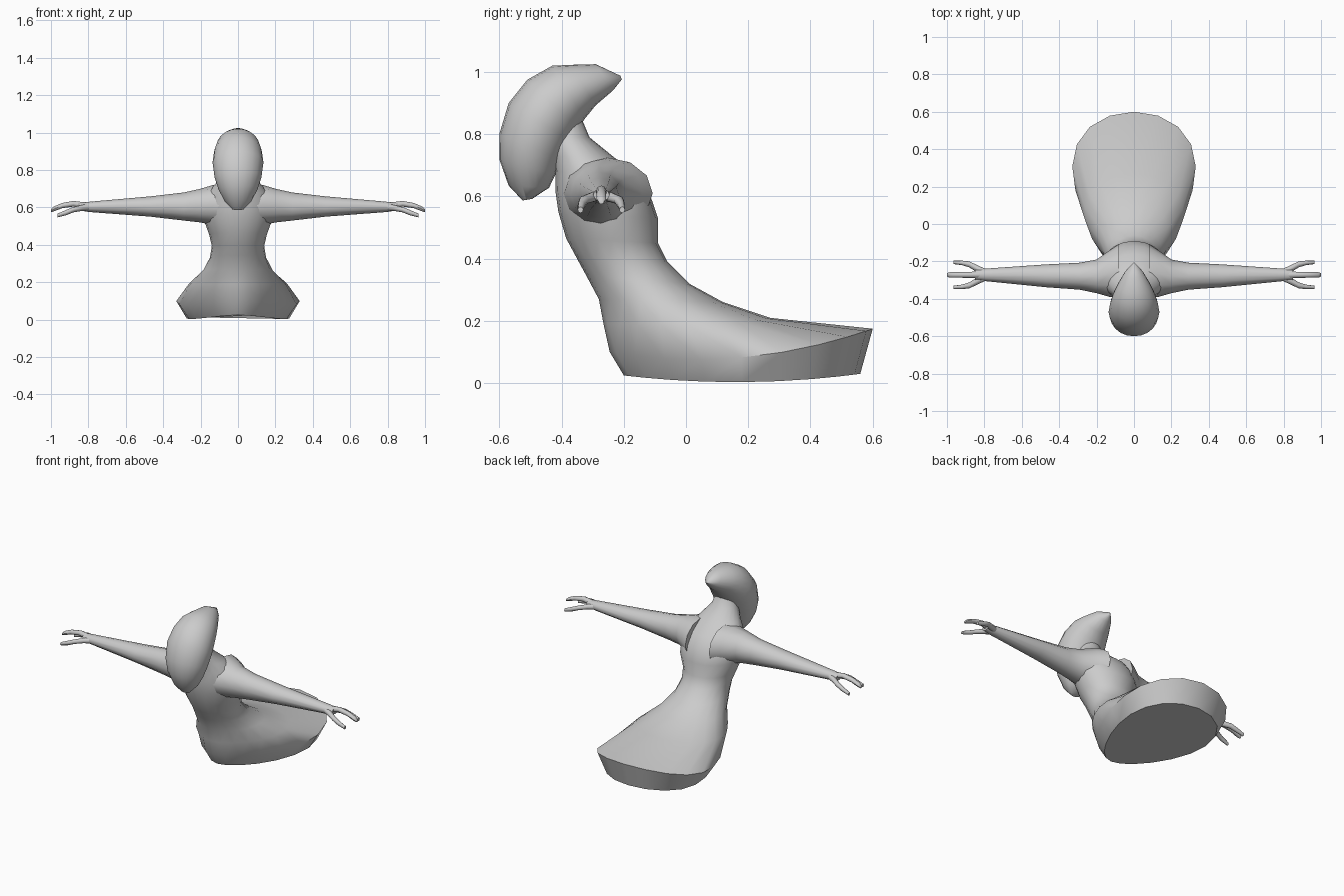
import bpy, bmesh, math
from mathutils import Vector


def loft(name, rings):
    """Skin a list of equal-length point rings, cap both ends, smooth shade."""
    bm = bmesh.new()
    vs = [[bm.verts.new(p) for p in r] for r in rings]
    n = len(vs[0])
    for a, b in zip(vs, vs[1:]):
        for i in range(n):
            j = (i + 1) % n
            bm.faces.new((a[i], a[j], b[j], b[i]))
    bm.faces.new(vs[0])
    bm.faces.new(vs[-1])
    bmesh.ops.recalc_face_normals(bm, faces=bm.faces)
    me = bpy.data.meshes.new(name)
    bm.to_mesh(me)
    bm.free()
    ob = bpy.data.objects.new(name, me)
    bpy.context.collection.objects.link(ob)
    bpy.ops.object.select_all(action='DESELECT')
    ob.select_set(True)
    bpy.context.view_layer.objects.active = ob
    bpy.ops.object.shade_smooth_by_angle(angle=math.radians(50))
    return ob


def slice_ring(fy, fz, by, bz, w, k=0.0, sag=0.0, n=20):
    """Ring through a front and a back point; k widens the back, sag drops the sides."""
    pts = []
    for i in range(n):
        t = 2 * math.pi * i / n
        v, s = -math.cos(t), math.sin(t)
        y = (fy + by) / 2 + v * (by - fy) / 2
        z = (fz + bz) / 2 + v * (bz - fz) / 2 - sag * s * s
        pts.append(Vector((w * s * (1 + k * v), y, z)))
    return pts


def limb(name, stations, side, n=12):
    """Tube along x; stations are (x, y, z, radius y, radius z)."""
    rings = []
    for x, y, z, ry, rz in stations:
        rings.append([Vector((side * x,
                              y + ry * math.cos(2 * math.pi * i / n),
                              z + rz * math.sin(2 * math.pi * i / n)))
                      for i in range(n)])
    return loft(name, rings)


# Robed body: flared trailing base, waist, shoulders and neck
loft("body", [slice_ring(*r) for r in [
    (-0.20, 0.025, 0.56, 0.03, 0.26, 0.35, 0.024),
    (-0.245, 0.10, 0.60, 0.175, 0.313, 0.35, 0.055),
    (-0.265, 0.19, 0.27, 0.21, 0.255, 0.25, 0.01),
    (-0.28, 0.27, 0.12, 0.26, 0.185, 0.1),
    (-0.32, 0.345, 0.01, 0.32, 0.15),
    (-0.35, 0.40, -0.06, 0.39, 0.14),
    (-0.385, 0.465, -0.09, 0.45, 0.155),
    (-0.41, 0.55, -0.09, 0.53, 0.185),
    (-0.42, 0.62, -0.117, 0.61, 0.19),
    (-0.42, 0.68, -0.16, 0.67, 0.165),
    (-0.43, 0.73, -0.23, 0.725, 0.12),
    (-0.45, 0.79, -0.31, 0.79, 0.075),
    (-0.45, 0.86, -0.335, 0.85, 0.06)]])

# Crescent head sweeping from the crest tip round to the chin
loft("head", [slice_ring(*r) for r in [
    (-0.211, 0.988, -0.206, 0.976, 0.004),
    (-0.29, 1.025, -0.235, 0.94, 0.05),
    (-0.37, 1.023, -0.29, 0.893, 0.09),
    (-0.43, 1.02, -0.325, 0.85, 0.112),
    (-0.51, 0.975, -0.345, 0.82, 0.128),
    (-0.57, 0.90, -0.37, 0.78, 0.136),
    (-0.60, 0.80, -0.40, 0.72, 0.125),
    (-0.60, 0.72, -0.42, 0.67, 0.104),
    (-0.57, 0.635, -0.44, 0.628, 0.07),
    (-0.525, 0.587, -0.495, 0.592, 0.03)]])

ARM = [(0.08, -0.252, 0.61, 0.145, 0.115), (0.13, -0.265, 0.613, 0.125, 0.108),
       (0.20, -0.28, 0.61, 0.09, 0.09), (0.29, -0.279, 0.605, 0.072, 0.075),
       (0.47, -0.277, 0.605, 0.061, 0.054), (0.80, -0.272, 0.603, 0.033, 0.027),
       (0.85, -0.272, 0.605, 0.026, 0.02)]
MIDDLE = [(0.80, -0.272, 0.605, 0.02, 0.02), (0.88, -0.272, 0.62, 0.016, 0.015),
          (0.94, -0.272, 0.61, 0.015, 0.014), (0.985, -0.272, 0.592, 0.015, 0.013),
          (1.00, -0.272, 0.583, 0.009, 0.008)]

for side, label in ((1, "left"), (-1, "right")):
    # Tapering arm with a raised middle finger and two drooping side fingers
    limb(label + "_arm", ARM, side)
    limb(label + "_middle_finger", MIDDLE, side, 8)
    for d, which in ((1, "rear"), (-1, "front")):
        limb(f"{label}_{which}_finger", [
            (0.79, -0.272 + d * 0.01, 0.602, 0.02, 0.02),
            (0.83, -0.272 + d * 0.028, 0.598, 0.02, 0.016),
            (0.88, -0.272 + d * 0.056, 0.588, 0.016, 0.014),
            (0.92, -0.272 + d * 0.064, 0.572, 0.012, 0.014),
            (0.965, -0.272 + d * 0.067, 0.557, 0.009, 0.010)], side, 8)
